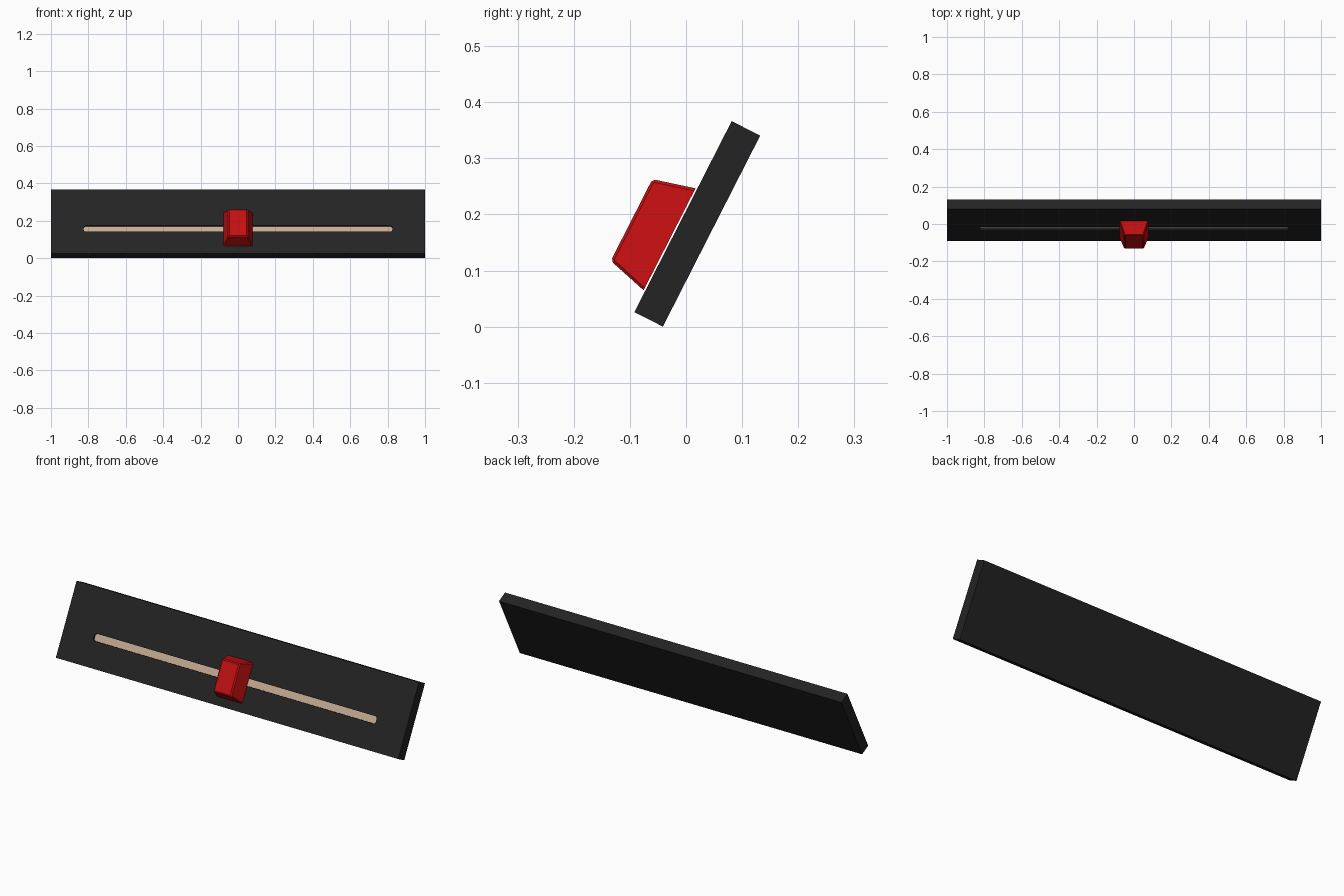
import bpy, bmesh, math
from mathutils import Matrix

if "Cube" in bpy.data.objects:
    bpy.data.objects.remove(bpy.data.objects["Cube"])

# Working frame: x along the panel, local y up its slope, local z out of its face
TILT = Matrix.Translation((0, -0.092, 0.026)) @ Matrix.Rotation(math.radians(63), 4, 'X')


def material(name, rgb):
    m = bpy.data.materials.new(name)
    m.diffuse_color = (*rgb, 1)
    m.use_nodes = True
    m.node_tree.nodes["Principled BSDF"].inputs["Base Color"].default_value = m.diffuse_color
    return m


black = material("charcoal", (0.017, 0.017, 0.017))
tan = material("tan", (0.58, 0.41, 0.29))
red = material("red", (0.55, 0.005, 0.006))


def finish(name, bm, mat):
    bmesh.ops.recalc_face_normals(bm, faces=bm.faces[:])
    mesh = bpy.data.meshes.new(name)
    bm.to_mesh(mesh)
    bm.free()
    ob = bpy.data.objects.new(name, mesh)
    bpy.context.collection.objects.link(ob)
    ob.matrix_world = TILT
    mesh.materials.append(mat)
    return ob


def box(x, y, z):
    """Box between the given (low, high) pairs."""
    bm = bmesh.new()
    bmesh.ops.create_cube(bm, size=1)
    for v in bm.verts:
        v.co = [r[0] + (c + 0.5) * (r[1] - r[0]) for c, r in zip(v.co, (x, y, z))]
    return bm


def strip(z, radius=0.011):
    """Long slot shape with rounded corners."""
    bm = box((-0.825, 0.825), (0.130, 0.166), z)
    corners = [e for e in bm.edges if abs(e.verts[0].co.z - e.verts[1].co.z) > 1e-4]
    bmesh.ops.bevel(bm, geom=corners, offset=radius, segments=3, profile=0.5, affect='EDGES')
    return bm


# Leaning panel with the recessed slot cut into its face
panel = finish("panel", box((-1, 1), (0, 0.382), (-0.057, 0)), black)
cutter = finish("slot_cutter", strip((-0.011, 0.02)), black)
cutter.hide_render = True
bpy.context.view_layer.update()
cut = panel.modifiers.new("slot", 'BOOLEAN')
cut.operation = 'DIFFERENCE'
cut.solver = 'EXACT'
cut.object = cutter
bpy.context.view_layer.objects.active = panel
bpy.ops.object.modifier_apply(modifier="slot")
bpy.data.objects.remove(cutter)

# Slot floor
finish("slot_floor", strip((-0.014, -0.010)), tan)

# Slider knob: tapered block hovering just above the panel, with chamfered edges
bm = box((-0.077, 0.077), (0.042, 0.246), (0.003, 0.079))
for v in bm.verts:
    if v.co.z > 0.05:
        v.co.x *= 0.67
        v.co.y = 0.144 + (v.co.y - 0.144) * 0.8
upper = [e for e in bm.edges if max(v.co.z for v in e.verts) > 0.05]
bmesh.ops.bevel(bm, geom=upper, offset=0.005, segments=1, affect='EDGES')
finish("slider_knob", bm, red)
